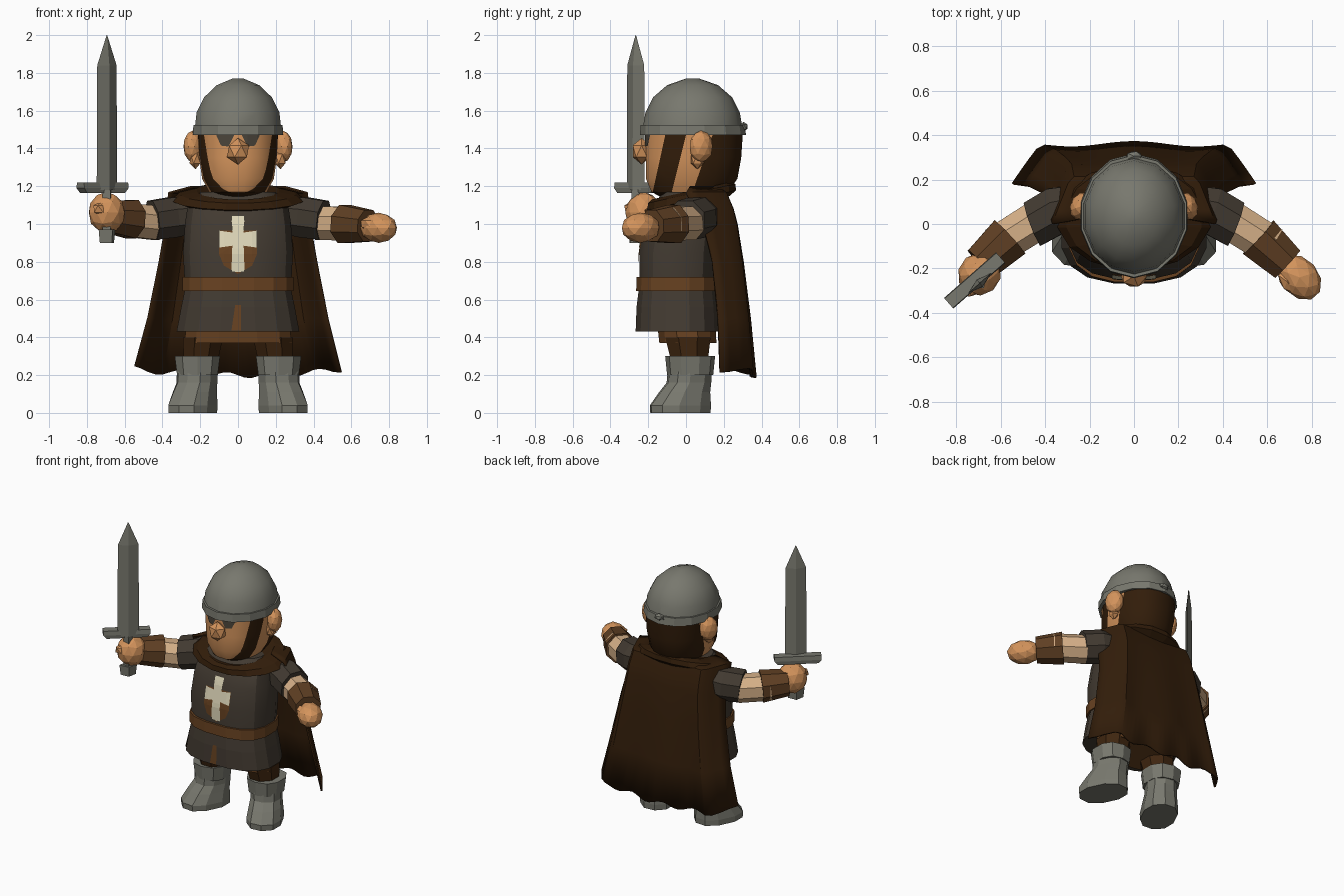
import bpy, bmesh, math
from mathutils import Vector, Matrix
from mathutils.bvhtree import BVHTree

if "Cube" in bpy.data.objects:
    bpy.data.objects.remove(bpy.data.objects["Cube"])


def material(name, *srgb):
    linear = [(c / 255 / 12.92 if c < 11 else ((c / 255 + 0.055) / 1.055) ** 2.4) for c in srgb] + [1]
    mat = bpy.data.materials.new(name)
    mat.use_nodes = True
    mat.diffuse_color = linear
    mat.node_tree.nodes["Principled BSDF"].inputs["Base Color"].default_value = linear
    return mat


steel = material("steel grey", 120, 120, 110)
charcoal = material("charcoal cloth", 66, 58, 49)
leather = material("tan leather", 104, 66, 33)
bracer_brown = material("bracer brown", 95, 63, 35)
dark_brown = material("dark brown", 50, 29, 10)
trouser_brown = material("trouser brown", 62, 37, 15)
skin = material("skin", 212, 148, 92)
linen = material("linen", 212, 175, 135)
cream = material("cream", 222, 214, 184)
shadow_grey = material("eye grey", 74, 68, 58)


def build(name, verts, faces, *mats):
    mesh = bpy.data.meshes.new(name)
    mesh.from_pydata([tuple(v) for v in verts], [], faces)
    bm = bmesh.new()
    bm.from_mesh(mesh)
    bmesh.ops.recalc_face_normals(bm, faces=bm.faces)
    bm.to_mesh(mesh)
    bm.free()
    obj = bpy.data.objects.new(name, mesh)
    bpy.context.collection.objects.link(obj)
    for mat in mats:
        mesh.materials.append(mat)
    return obj


def bridge(name, rings, *mats):
    """Join equal rings of points into a capped skin."""
    n = len(rings[0])
    verts = [p for ring in rings for p in ring]
    faces = [(r * n + i, r * n + (i + 1) % n, (r + 1) * n + (i + 1) % n, (r + 1) * n + i)
             for r in range(len(rings) - 1) for i in range(n)]
    faces += [tuple(range(n)), tuple(range(len(verts) - n, len(verts)))]
    return build(name, verts, faces, *mats)


def loft(name, sections, mats, sides=16, power=2.0, tilt=0.0):
    """Stack rounded sections given as z, centre x, centre y, radius x, radius y."""
    rings = []
    for z, cx, cy, rx, ry in sections:
        ring = []
        for i in range(sides):
            a = math.tau * (i + 0.5) / sides
            c, s = math.cos(a), math.sin(a)
            x = cx + rx * math.copysign(abs(c) ** (2 / power), c)
            y = cy + ry * math.copysign(abs(s) ** (2 / power), s)
            ring.append(Vector((x, y, z + tilt * y)))
        rings.append(ring)
    return bridge(name, rings, *mats)


def tube(name, stations, mat, sides=8):
    """Limb through points with a radius at each: x, y, z, radius."""
    points = [Vector(s[:3]) for s in stations]
    axis = (points[-1] - points[0]).normalized()
    side = axis.cross(Vector((0, 0, 1))).normalized()
    up = side.cross(axis)
    rings = [[p + s[3] * (side * math.cos(a) + up * math.sin(a))
              for a in (math.tau * (i + 0.5) / sides for i in range(sides))]
             for p, s in zip(points, stations)]
    return bridge(name, rings, mat)


def lump(name, centre, size, mat, turn=0.0, detail=2):
    bm = bmesh.new()
    bmesh.ops.create_icosphere(bm, subdivisions=detail, radius=1)
    bm.transform(Matrix.Translation(centre) @ Matrix.Rotation(turn, 4, "Z")
                 @ Matrix.Diagonal((*size, 1)))
    mesh = bpy.data.meshes.new(name)
    bm.to_mesh(mesh)
    bm.free()
    obj = bpy.data.objects.new(name, mesh)
    bpy.context.collection.objects.link(obj)
    mesh.materials.append(mat)


def cut(bm, point, normal):
    bmesh.ops.bisect_plane(bm, geom=bm.verts[:] + bm.edges[:] + bm.faces[:],
                           plane_co=point, plane_no=normal)


def plate(name, outline, host, mat, lift):
    """Flat outline in x and z, draped on the front of a host part."""
    obj = build(name, [(x, 0, z) for x, z in outline], [tuple(range(len(outline)))], mat)
    tree = BVHTree.FromPolygons([v.co for v in host.data.vertices],
                                [p.vertices[:] for p in host.data.polygons])
    bm = bmesh.new()
    bm.from_mesh(obj.data)
    bmesh.ops.triangulate(bm, faces=bm.faces)
    for i in range(-5, 6):
        cut(bm, (i * 0.025, 0, 0), (1, 0, 0))
    for i in range(14, 60):
        cut(bm, (0, 0, i * 0.03), (0, 0, 1))
    for v in bm.verts:
        hit = tree.ray_cast(Vector((v.co.x, -2, v.co.z)), Vector((0, 1, 0)))[0]
        v.co.y = (hit.y if hit else -0.2) - lift
    bmesh.ops.recalc_face_normals(bm, faces=bm.faces)
    if sum(f.normal.y for f in bm.faces) > 0:
        bmesh.ops.reverse_faces(bm, faces=bm.faces)
    bm.to_mesh(obj.data)
    bm.free()


# Head, cut along slanted lines into face, chin strap, cheek and hair
head = loft("head", [(1.14, 0, 0.01, 0.11, 0.14), (1.17, 0, 0.02, 0.155, 0.205),
                     (1.24, 0, 0.03, 0.192, 0.245), (1.35, 0, 0.04, 0.208, 0.255),
                     (1.5, 0, 0.045, 0.215, 0.26)],
            [skin, dark_brown], sides=20, power=2.3)
bm = bmesh.new()
bm.from_mesh(head.data)
lines = [(-0.11, 0.22), (0.0, 0.25), (0.14, 0.35)]
for y, slope in lines:
    cut(bm, (0, y, 1.47), (0, 1, -slope))
cut(bm, (0, 0, 1.165), (0, 0, 1))
for f in bm.faces:
    c = f.calc_center_median()
    front, back, hair = [c.y > y + slope * (c.z - 1.47) for y, slope in lines]
    f.material_index = int(hair or (front and not back) or c.z < 1.165)
bm.to_mesh(head.data)
bm.free()
lump("nose", (0, -0.235, 1.385), (0.065, 0.055, 0.07), skin, detail=1)
for s, side in ((-1, "right"), (1, "left")):
    lump(side + "_ear", (s * 0.237, 0.08, 1.41), (0.05, 0.065, 0.085), skin, turn=s * 0.4)
    lump(side + "_ear_lobe", (s * 0.225, 0.06, 1.345), (0.035, 0.04, 0.055), skin, detail=1)
    plate(side + "_eye", [(s * x, z) for x, z in
                          ((0.02, 1.47), (0.115, 1.47), (0.09, 1.415), (0.05, 1.41))],
          head, shadow_grey, 0.006)

# Helmet
helmet = loft("helmet", [(1.5, 0, 0.035, 0.235, 0.265), (1.59, 0, 0.035, 0.225, 0.25),
                         (1.67, 0, 0.035, 0.185, 0.21), (1.735, 0, 0.035, 0.115, 0.135),
                         (1.77, 0, 0.035, 0.03, 0.035)], [steel], sides=14)
loft("helmet_brim", [(1.47, 0, 0.037, 0.246, 0.281), (1.525, 0, 0.035, 0.242, 0.275)],
     [steel], sides=14)
lump("helmet_knob", (0, 0.305, 1.515), (0.04, 0.025, 0.025), steel, detail=1)

# Tunic, belt and skirt
torso = loft("tunic", [(0.66, 0, -0.045, 0.285, 0.205), (0.85, 0, -0.04, 0.295, 0.21),
                       (1.0, 0, -0.02, 0.285, 0.2), (1.1, 0, 0.0, 0.27, 0.18),
                       (1.17, 0, 0.02, 0.2, 0.14)], [charcoal], power=2.6)
loft("belt", [(0.645, 0, -0.045, 0.297, 0.222), (0.72, 0, -0.045, 0.297, 0.22)],
     [leather], power=2.6)
skirt = loft("skirt", [(0.43, 0, -0.045, 0.33, 0.225), (0.56, 0, -0.045, 0.305, 0.22),
                       (0.68, 0, -0.045, 0.28, 0.205)], [charcoal], power=2.6)
plate("skirt_slit", [(-0.035, 0.435), (0.015, 0.435), (0.015, 0.57), (-0.015, 0.57)],
      skirt, leather, 0.005)

# Chest emblem
plate("emblem_shield", [(-0.1, 0.965), (0.1, 0.965), (0.1, 0.84), (0.075, 0.78),
                        (0, 0.735), (-0.075, 0.78), (-0.1, 0.84)], torso, leather, 0.004)
half = [(0.035, 1.045), (0.03, 0.955), (0.1, 0.965), (0.1, 0.875), (0.03, 0.885), (0.035, 0.745)]
plate("emblem_cross", half + [(-x, z) for x, z in reversed(half)], torso, cream, 0.008)

# Trousers and boots with the toes turned out
loft("hips", [(0.37, 0, 0.01, 0.29, 0.155), (0.5, 0, 0, 0.28, 0.16)], [leather], sides=12, power=2.6)
for s, side in ((-1, "right"), (1, "left")):
    loft(side + "_trouser", [(0.25, s * 0.2, 0.02, 0.095, 0.1), (0.4, s * 0.185, 0.01, 0.115, 0.13)],
         [trouser_brown], sides=8)
    boot = loft(side + "_boot", [(0, 0, -0.055, 0.118, 0.17), (0.04, 0, -0.055, 0.12, 0.172),
                                 (0.11, 0, -0.03, 0.11, 0.14), (0.16, 0, -0.005, 0.103, 0.12),
                                 (0.22, 0, 0, 0.105, 0.118)], [steel], sides=10, power=2.3)
    boot.data.transform(Matrix.Translation((s * 0.215, 0.02, 0)) @ Matrix.Rotation(s * 0.45, 4, "Z"))
    loft(side + "_boot_cuff", [(0.2, s * 0.215, 0.022, 0.112, 0.122), (0.3, s * 0.215, 0.022, 0.125, 0.132)],
         [steel], sides=10, power=2.4)

# Arms, the right forearm raised a little
for s, side, lift in ((-1, "right", 0.05), (1, "left", 0.0)):
    tube(side + "_sleeve", [(s * 0.22, 0.09, 1.05, 0.1), (s * 0.35, 0.06, 1.035, 0.115),
                            (s * 0.455, 0.0, 1.02, 0.112)], charcoal)
    tube(side + "_undersleeve", [(s * 0.43, 0.02, 1.005, 0.097),
                                 (s * 0.62, -0.1, 1 + lift / 2, 0.095)], linen)
    tube(side + "_bracer", [(s * 0.56, -0.06, 1.0 + lift / 2, 0.11),
                            (s * 0.69, -0.18, 0.99 + lift, 0.09)], bracer_brown)
lump("left_hand", (0.745, -0.24, 0.98), (0.115, 0.085, 0.08), skin, turn=-0.85)
lump("left_thumb", (0.69, -0.26, 1.0), (0.065, 0.035, 0.04), skin, turn=-1.0, detail=1)
lump("right_hand", (-0.695, -0.225, 1.06), (0.1, 0.095, 0.11), skin, turn=0.7)
lump("right_thumb", (-0.72, -0.285, 1.08), (0.06, 0.035, 0.04), skin, turn=0.7, detail=1)

# Sword, its flat turned half towards the front
place = Matrix.Translation((-0.694, -0.266, 0)) @ Matrix.Rotation(0.72, 4, "Z")


def sword_part(name, levels):
    """Ridged four-sided bar given as z, half width, half thickness."""
    bridge(name, [[place @ Vector((x, y, z)) for x, y in ((w, 0), (0, t), (-w, 0), (0, -t))]
                  for z, w, t in levels], steel)


sword_part("sword_blade", [(1.18, 0.072, 0.022), (1.84, 0.068, 0.02), (2.0, 0.002, 0.002)])
sword_part("sword_grip", [(0.95, 0.03, 0.03), (1.18, 0.03, 0.03)])
sword_part("sword_pommel", [(0.9, 0.05, 0.04), (0.97, 0.058, 0.045)])
guard = loft("sword_guard", [(1.165, 0, 0, 0.19, 0.04), (1.19, 0, 0, 0.22, 0.045),
                             (1.22, 0, 0, 0.22, 0.04)], [steel], sides=4)
guard.data.transform(Matrix.Translation((-0.023, 0.012, 0)) @ place)

# Collar and hanging cape
loft("cape_collar", [(1.16, 0, 0.03, 0.17, 0.18), (1.17, 0, 0.03, 0.22, 0.215), (1.155, 0, 0.03, 0.31, 0.235),
                     (1.12, 0, 0.03, 0.35, 0.24), (1.095, 0, 0.03, 0.28, 0.2)],
     [dark_brown], tilt=0.22)
rows = [(1.195, 0.25, 0.16, 0.02), (1.165, 0.365, 0.21, 0.0), (1.08, 0.375, 0.245, 0.05), (1.0, 0.38, 0.265, 0.09),
        (0.8, 0.415, 0.295, 0.14), (0.5, 0.475, 0.33, 0.17), (0.23, 0.545, 0.355, 0.18)]
columns = 30
points = []
for z, width, back, edge in rows:
    fall = (1.195 - z) / (1.195 - 0.23)
    for i in range(columns + 1):
        u = 2 * i / columns - 1
        wrap = max(0, (abs(u) - 0.77) / 0.23)
        y = back - (back - edge) * wrap + 0.012 * fall * math.cos(u * 6) * (1 - wrap)
        drop = fall ** 4 * (0.03 * (1 - u * u) + 0.016 * math.sin(u * 14))
        points.append((width * u, y, z - drop))
w = columns + 1
cape = build("cape", points, [(r * w + i, r * w + i + 1, r * w + w + i + 1, r * w + w + i)
                              for r in range(len(rows) - 1) for i in range(columns)], dark_brown)
solid = cape.modifiers.new("thickness", "SOLIDIFY")
solid.thickness = 0.012
solid.offset = 0

# Soft shading on the rounded parts
bpy.ops.object.select_all(action="DESELECT")
for obj in (head, helmet, torso, cape):
    obj.select_set(True)
bpy.context.view_layer.objects.active = head
bpy.ops.object.shade_smooth_by_angle(angle=math.radians(28))
